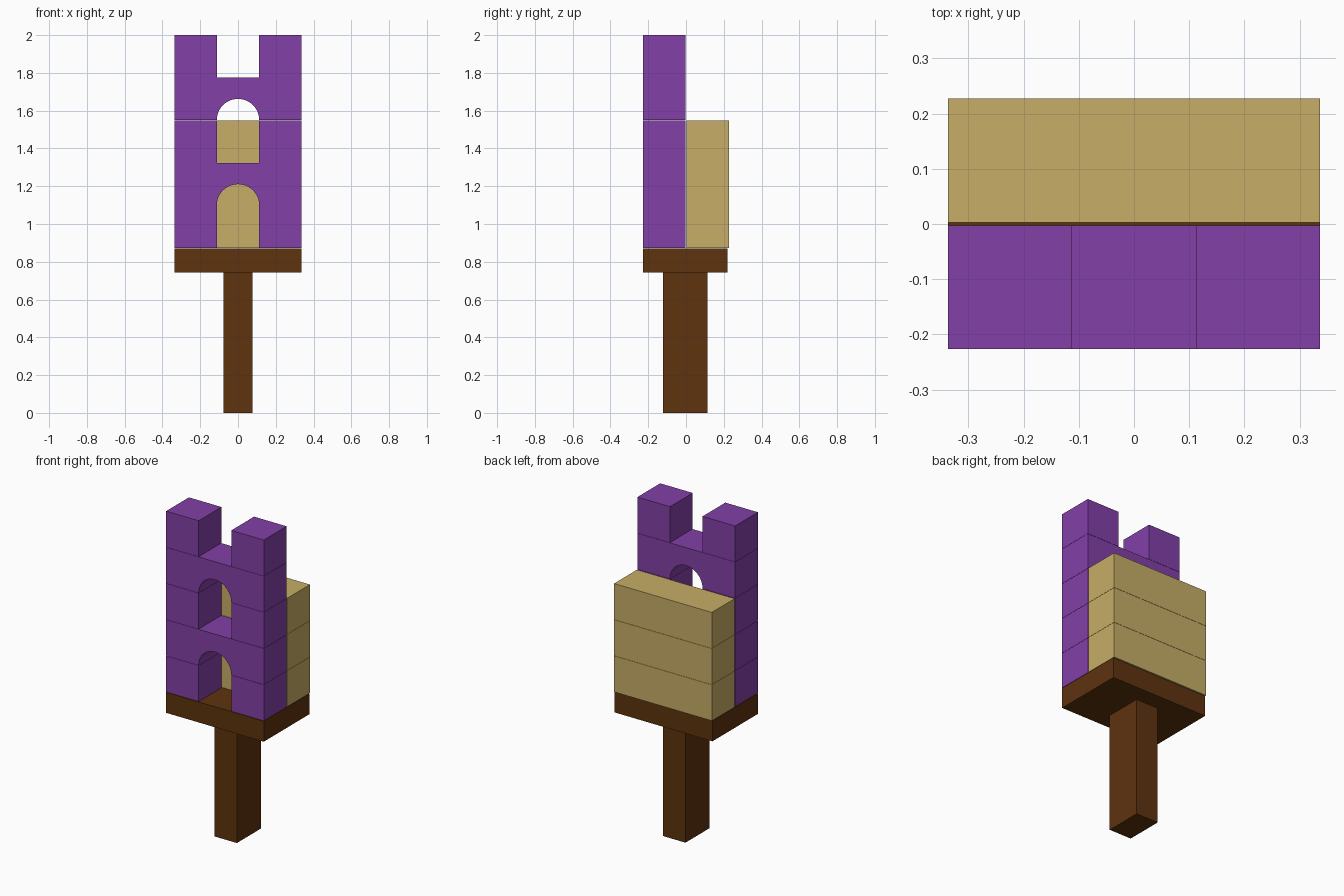
import bpy, bmesh, math

if "Cube" in bpy.data.objects:
    bpy.data.objects.remove(bpy.data.objects["Cube"])


def material(name, r, g, b):
    m = bpy.data.materials.new(name)
    m.diffuse_color = (r, g, b, 1)
    m.use_nodes = True
    m.node_tree.nodes["Principled BSDF"].inputs["Base Color"].default_value = m.diffuse_color
    return m


PURPLE = material("purple", 0.225, 0.051, 0.386)
TAN = material("tan", 0.571, 0.423, 0.136)
BROWN = material("brown", 0.112, 0.033, 0.0045)


def prism(name, outline, y0, y1, mat):
    """Extrude an x-z outline from y0 to y1."""
    bm = bmesh.new()
    face = bm.faces.new([bm.verts.new((x, y0, z)) for x, z in outline])
    ext = bmesh.ops.extrude_face_region(bm, geom=[face])
    verts = [v for v in ext["geom"] if isinstance(v, bmesh.types.BMVert)]
    bmesh.ops.translate(bm, verts=verts, vec=(0, y1 - y0, 0))
    bmesh.ops.recalc_face_normals(bm, faces=bm.faces)
    mesh = bpy.data.meshes.new(name)
    bm.to_mesh(mesh)
    bm.free()
    mesh.materials.append(mat)
    obj = bpy.data.objects.new(name, mesh)
    bpy.context.collection.objects.link(obj)
    return obj


def box(name, x0, x1, y0, y1, z0, z1, mat):
    return prism(name, [(x0, z0), (x1, z0), (x1, z1), (x0, z1)], y0, y1, mat)


U = 0.2245           # block size
W = 0.337            # half width of a full row
R = 0.1125           # half width of the gap, and arch radius
BASE, PITCH = 0.8725, 0.2258
FRONT = (-0.227, -0.0025)
BACK = (0.003, 0.2275)

# Handle and tray
box("handle", -0.077, 0.077, -0.121, 0.115, 0, 0.742, BROWN)
box("tray", -W, W, -0.227, 0.221, 0.742, 0.87, BROWN)

# Purple front wall: pairs of cubes alternating with arches
for row in range(5):
    z0 = BASE + row * PITCH
    z1 = 2.0 if row == 4 else z0 + U
    if row % 2 == 0:
        box("left_cube", -W, -R, *FRONT, z0, z1, PURPLE)
        box("right_cube", R, W, *FRONT, z0, z1, PURPLE)
    else:
        n = 24
        arc = [(-R * math.cos(math.pi * i / n), z0 + R * math.sin(math.pi * i / n))
               for i in range(n + 1)]
        outline = [(-W, z0)] + arc + [(W, z0), (W, z1), (-W, z1)]
        prism("arch_block", outline, *FRONT, PURPLE)

# Tan back wall: three long planks
for row in range(3):
    z0 = BASE + row * PITCH
    box("back_plank", -W, W, *BACK, z0, z0 + U, TAN)
